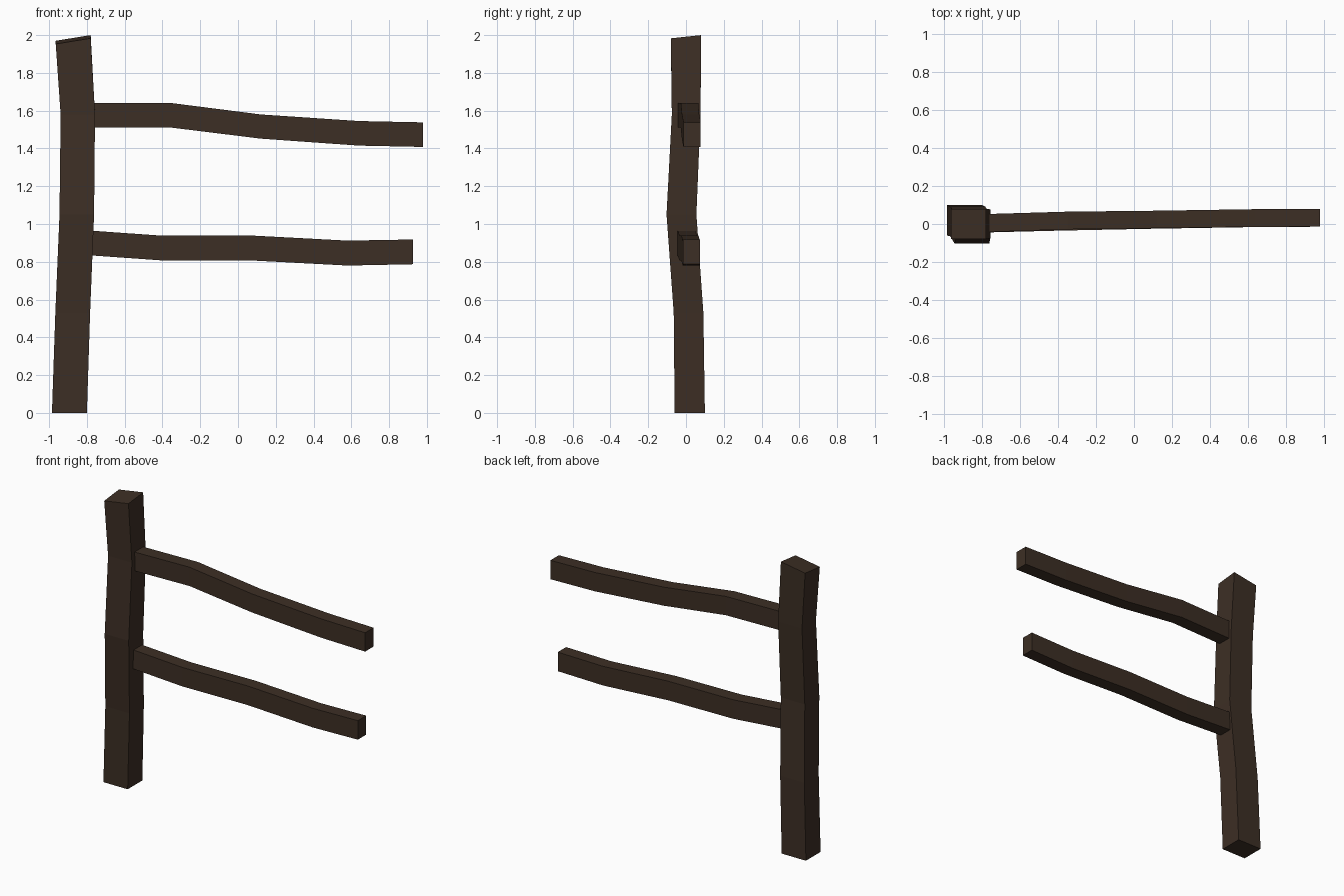
import bpy, bmesh

if "Cube" in bpy.data.objects:
    bpy.data.objects.remove(bpy.data.objects["Cube"])

wood = bpy.data.materials.new("dark_brown_wood")
wood.diffuse_color = (0.046, 0.028, 0.018, 1.0)
wood.use_nodes = True
wood.node_tree.nodes["Principled BSDF"].inputs["Base Color"].default_value = wood.diffuse_color


def beam(name, rings):
    """Loft four-cornered rings into a closed, flat-shaded beam."""
    bm = bmesh.new()
    loops = [[bm.verts.new(p) for p in ring] for ring in rings]
    for a, b in zip(loops, loops[1:]):
        for i in range(4):
            j = (i + 1) % 4
            bm.faces.new((a[i], a[j], b[j], b[i]))
    bm.faces.new(loops[0][::-1])
    bm.faces.new(loops[-1])
    bmesh.ops.recalc_face_normals(bm, faces=bm.faces)
    mesh = bpy.data.meshes.new(name)
    bm.to_mesh(mesh)
    bm.free()
    mesh.materials.append(wood)
    obj = bpy.data.objects.new(name, mesh)
    bpy.context.collection.objects.link(obj)


def post_ring(x0, x1, y0, y1, z, tilt_x=0, tilt_y=0):
    return [(x0, y0, z), (x1, y0, z + tilt_x),
            (x1, y1, z + tilt_x + tilt_y), (x0, y1, z + tilt_y)]


def rail_ring(x, y0, y1, z0, z1):
    return [(x, y0, z0), (x, y1, z0), (x, y1, z1), (x, y0, z1)]


# Crooked post with a slanted top
beam("fence_post", [
    post_ring(-0.985, -0.80, -0.06, 0.10, 0.0),
    post_ring(-0.967, -0.783, -0.065, 0.092, 0.53),
    post_ring(-0.945, -0.762, -0.103, 0.055, 1.05),
    post_ring(-0.939, -0.757, -0.075, 0.077, 1.58),
    post_ring(-0.965, -0.78, -0.08, 0.08, 1.953, 0.03, 0.017),
])

# Two warped rails, starting inside the post
beam("upper_rail", [
    rail_ring(-0.86, -0.045, 0.05, 1.51, 1.64),
    rail_ring(-0.35, -0.028, 0.065, 1.51, 1.64),
    rail_ring(0.12, -0.022, 0.07, 1.452, 1.58),
    rail_ring(0.64, -0.015, 0.078, 1.415, 1.545),
    rail_ring(0.98, -0.014, 0.078, 1.408, 1.538),
])
beam("lower_rail", [
    rail_ring(-0.88, -0.047, 0.046, 0.841, 0.972),
    rail_ring(-0.40, -0.035, 0.058, 0.807, 0.938),
    rail_ring(0.09, -0.025, 0.066, 0.806, 0.938),
    rail_ring(0.58, -0.017, 0.074, 0.78, 0.912),
    rail_ring(0.926, -0.016, 0.075, 0.787, 0.918),
])
